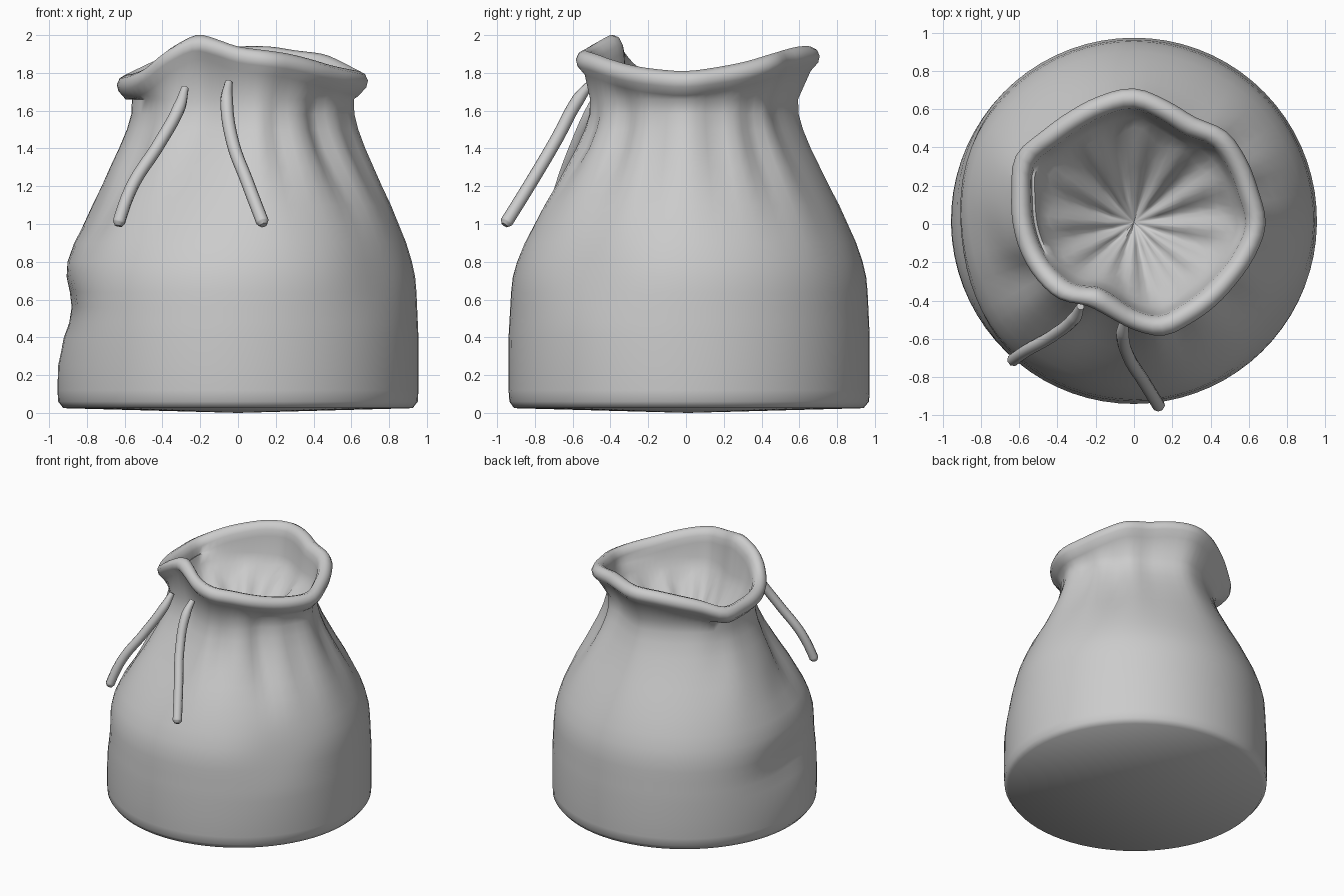
import bpy, bmesh, math
from mathutils import Vector

if "Cube" in bpy.data.objects:
    bpy.data.objects.remove(bpy.data.objects["Cube"])

N = 72
# Rim outline every 15 degrees from +x: radius and height
RIM_R = [.685, .67, .675, .68, .64, .665, .705, .69, .675, .68, .71, .66,
         .63, .605, .58, .55, .49, .50, .55, .60, .595, .60, .615, .65]
RIM_Z = [1.81, 1.83, 1.86, 1.90, 1.92, 1.94, 1.94, 1.93, 1.9, 1.86, 1.80, 1.79,
         1.79, 1.80, 1.84, 1.93, 2.0, 1.98, 1.94, 1.92, 1.90, 1.87, 1.84, 1.82]


def sample(table, a):
    """Smooth periodic interpolation of a table at angle a."""
    n = len(table)
    f = a / (2 * math.pi) * n
    i, t = int(f), f - int(f)
    p, q, r, s = (table[(i + k) % n] for k in (-1, 0, 1, 2))
    return q + .5 * t * (r - p + t * (2*p - 5*q + 4*r - s + t * (3*(q - r) + s - p)))


def bump(a, z, deg, zc, wa, wz):
    d = (math.degrees(a) - deg + 180) % 360 - 180
    return math.exp(-(d / wa) ** 2 - ((z - zc) / wz) ** 2)


# Dents in the cloth: angle, height, angular width, height width, depth
DENTS = [(184, .55, 24, .17, .08), (188, 1.05, 16, .2, .04), (292, 1.42, 6, .22, .04),
         (322, 1.4, 8, .3, .06), (345, 1.35, 6, .25, .025),
         (15, 1.4, 6, .25, .025), (38, 1.4, 8, .3, .05), (205, 1.25, 9, .3, .05),
         (325, .75, 18, .2, .03), (148, 1.45, 9, .22, .04)]

# Outer body: height and blend from round base (0) to gathered neck (1)
BODY = [(.06, .0), (.12, -.01), (.25, -.01), (.4, -.01), (.48, 0), (.56, .01), (.64, .02),
        (.72, .04), (.8, .09), (.9, .18), (1.0, .30), (1.1, .42), (1.2, .56), (1.3, .69),
        (1.4, .82), (1.5, .93), (1.58, .99), (1.66, 1.0)]
# Rolled lip: offset from rim radius, drop from rim height
LIP = [(-.045, .13), (-.005, .085), (.003, .05), (-.012, .018), (-.045, .0),
       (-.08, .012), (-.102, .05), (-.11, .10)]
# Inner wall and pleated gathers: height, scale of rim, inward offset, pleat depth
INNER = [(1.70, 1, .125, 0), (1.63, 1, .15, .01), (1.56, .85, .11, .04),
         (1.48, .64, .05, .06), (1.37, .42, .02, .055), (1.26, .2, .0, .025)]


def body_point(a, z, t):
    c, s = math.cos(a), math.sin(a)
    neck = sample(RIM_R, a) - .072 - .04 * max(0, s)
    base = .952 + .017 * s
    r = base * (1 - t) + neck * t
    r -= sum(d[4] * bump(a, z, *d[:4]) for d in DENTS)
    return (r * c, r * s, z)


def make_rings():
    angles = [2 * math.pi * i / N for i in range(N)]
    rings = [[(.925 * math.cos(a), .925 * math.sin(a) + .015, .025) for a in angles]]
    rings += [[body_point(a, z, t) for a in angles] for z, t in BODY]
    for dr, dz in LIP:
        rings.append([((sample(RIM_R, a) + dr) * math.cos(a),
                       (sample(RIM_R, a) + dr) * math.sin(a),
                       sample(RIM_Z, a) - dz) for a in angles])
    for z, k, off, amp in INNER:
        ring = []
        for a in angles:
            w = math.cos(12 * a + .5)
            r = k * sample(RIM_R, a) - off + .5 * amp * w
            ring.append((r * math.cos(a), r * math.sin(a), z + amp * w))
        rings.append(ring)
    return rings


# Sack body
bm = bmesh.new()
rings = [[bm.verts.new(p) for p in ring] for ring in make_rings()]
for lo, hi in zip(rings, rings[1:]):
    for i in range(N):
        j = (i + 1) % N
        bm.faces.new((lo[i], lo[j], hi[j], hi[i]))
for ring, z, flip in ((rings[0], .0, True), (rings[-1], 1.2, False)):
    centre = bm.verts.new((0, .01, z))
    for i in range(N):
        tri = (ring[i], ring[(i + 1) % N], centre)
        bm.faces.new(tri[::-1] if flip else tri)
mesh = bpy.data.meshes.new("sack_body")
bm.to_mesh(mesh)
bm.free()
sack = bpy.data.objects.new("sack_body", mesh)
bpy.context.collection.objects.link(sack)
bpy.context.view_layer.objects.active = sack
sack.select_set(True)
bpy.ops.object.shade_smooth_by_angle(angle=math.radians(60))
sack.select_set(False)


# Drawstring ends, with rounded tips
def string(name, pts, tip):
    cu = bpy.data.curves.new(name, 'CURVE')
    cu.dimensions = '3D'
    cu.bevel_depth = .034
    cu.bevel_resolution = 2
    cu.use_fill_caps = True
    last = Vector(pts[-1])
    pts = pts + [tuple(last + Vector(tip) * .02)]
    sp = cu.splines.new('BEZIER')
    sp.bezier_points.add(len(pts) - 1)
    for i, (b, p) in enumerate(zip(sp.bezier_points, pts)):
        b.co = Vector(p)
        b.handle_left_type = b.handle_right_type = 'AUTO'
        b.radius = .6 if i in (0, len(pts) - 1) else 1
    ob = bpy.data.objects.new(name, cu)
    bpy.context.collection.objects.link(ob)


string("drawstring_left", [(-.28, -.43, 1.72), (-.31, -.49, 1.62), (-.42, -.58, 1.42),
                           (-.56, -.66, 1.2), (-.63, -.71, 1.01)], (-.2, -.2, -1))
string("drawstring_right", [(-.05, -.50, 1.75), (-.06, -.57, 1.66), (-.03, -.69, 1.44),
                            (.05, -.82, 1.22), (.13, -.95, 1.01)], (.3, -.5, -.8))
